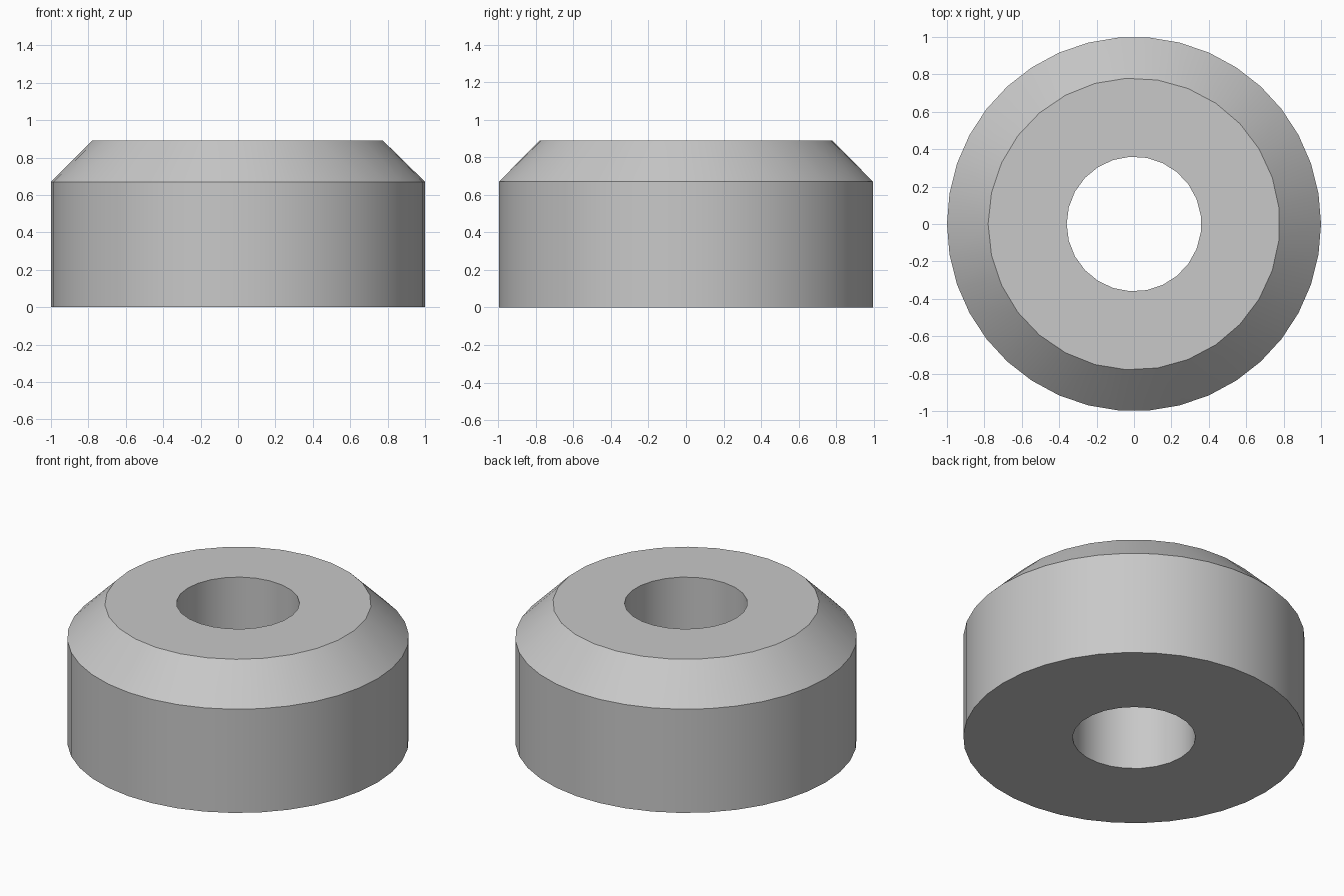
import bpy
import bmesh
from math import pi, cos, sin, radians

cube = bpy.data.objects.get("Cube")
if cube:
    bpy.data.objects.remove(cube, do_unlink=True)

# Material
grey = bpy.data.materials.new("light grey")
grey.use_nodes = True
colour = (0.58, 0.58, 0.58, 1)
grey.diffuse_color = colour
grey.node_tree.nodes["Principled BSDF"].inputs["Base Color"].default_value = colour

bm = bmesh.new()


def ring(radius, z, sides, start=0.0):
    """Closed loop of edges around the z axis."""
    verts = [bm.verts.new((radius * cos(start + 2 * pi * i / sides),
                           radius * sin(start + 2 * pi * i / sides), z))
             for i in range(sides)]
    return [bm.edges.new((verts[i - 1], verts[i])) for i in range(sides)]


# Profile of the chamfered ring: hole, base, wall, chamfer, top
rings = [
    ring(0.36, 0.0, 25, pi),
    ring(1.0, 0.0, 38),
    ring(1.0, 0.67, 38),
    ring(0.78, 0.89, 29, pi),
    ring(0.36, 0.89, 25, pi),
]
for i, loop in enumerate(rings):
    bmesh.ops.bridge_loops(bm, edges=loop + rings[i - 1])
bmesh.ops.recalc_face_normals(bm, faces=bm.faces)

mesh = bpy.data.meshes.new("chamfered_ring")
bm.to_mesh(mesh)
bm.free()
mesh.materials.append(grey)

body = bpy.data.objects.new("chamfered_ring", mesh)
bpy.context.collection.objects.link(body)
bpy.ops.object.select_all(action="DESELECT")
body.select_set(True)
bpy.context.view_layer.objects.active = body
bpy.ops.object.shade_smooth_by_angle(angle=radians(30))
